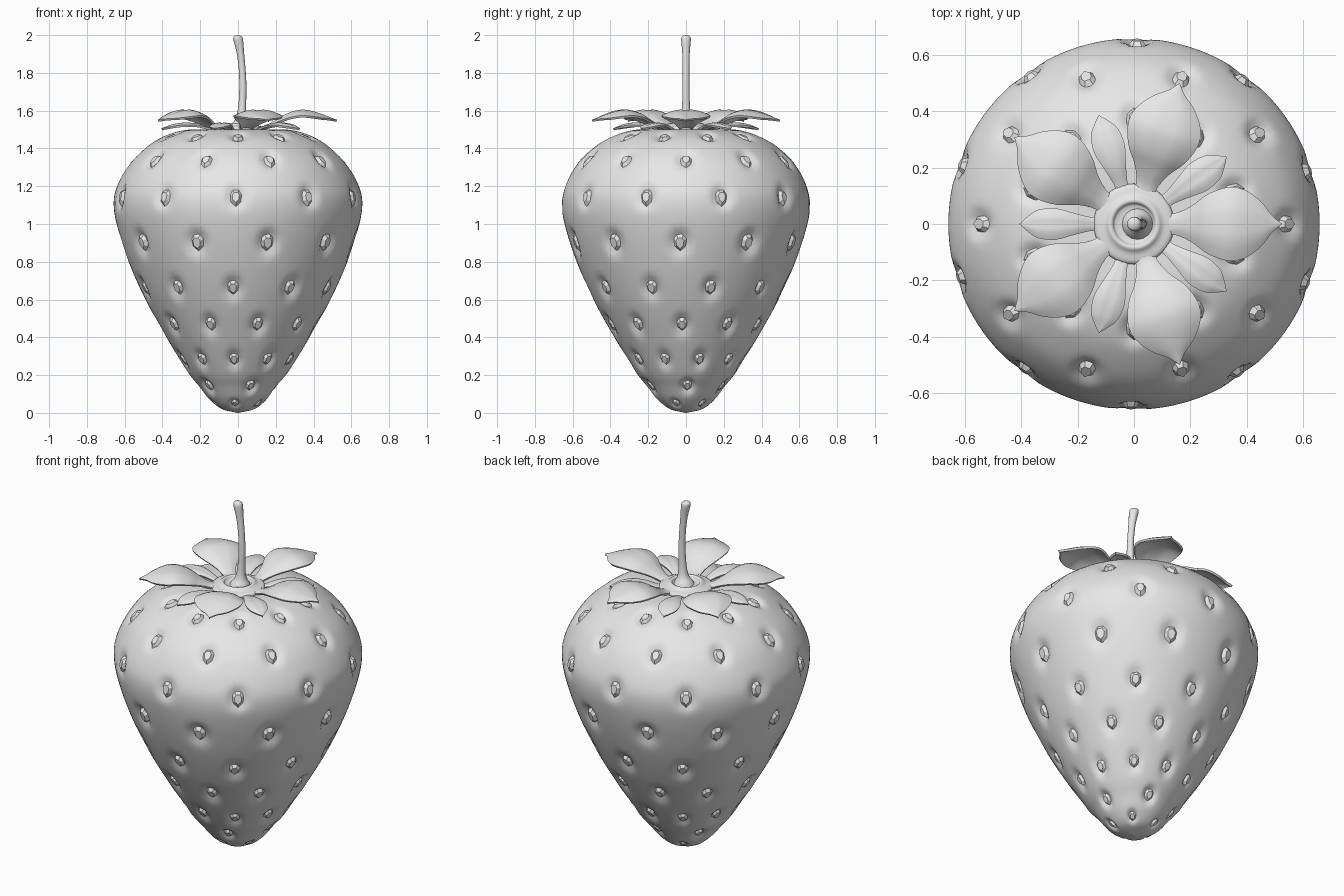
import bpy, bmesh, math
from mathutils import Vector, Matrix

if "Cube" in bpy.data.objects:
    bpy.data.objects.remove(bpy.data.objects["Cube"], do_unlink=True)

# One plain grey for every part
grey = bpy.data.materials.new("plain grey")
grey.use_nodes = True
grey.diffuse_color = (0.8, 0.8, 0.8, 1)
grey.node_tree.nodes["Principled BSDF"].inputs["Base Color"].default_value = (0.8, 0.8, 0.8, 1)


def finish(name, bm, smooth=True, thickness=0.0):
    """Turn a bmesh into a named object, with optional thickness and smoothing."""
    me = bpy.data.meshes.new(name)
    bm.to_mesh(me)
    bm.free()
    me.materials.append(grey)
    ob = bpy.data.objects.new(name, me)
    bpy.context.collection.objects.link(ob)
    bpy.ops.object.select_all(action='DESELECT')
    ob.select_set(True)
    bpy.context.view_layer.objects.active = ob
    if thickness:
        mod = ob.modifiers.new("thickness", 'SOLIDIFY')
        mod.thickness = thickness
        mod.offset = -1
        bpy.ops.object.modifier_apply(modifier=mod.name)
    if smooth:
        bpy.ops.object.shade_smooth_by_angle(angle=math.radians(50))
    return ob


def spline(pts, steps):
    """Smooth curve through points of any dimension."""
    pts = [Vector(p) for p in pts]
    ext = [2 * pts[0] - pts[1]] + pts + [2 * pts[-1] - pts[-2]]
    out = []
    for a, b, c, d in zip(ext, ext[1:], ext[2:], ext[3:]):
        for k in range(steps):
            t = k / steps
            out.append(0.5 * (2 * b + (c - a) * t + (2 * a - 5 * b + 4 * c - d) * t * t
                              + (3 * b - a - 3 * c + d) * t ** 3))
    return out + [pts[-1]]


def skin(bm, rings):
    """Bridge closed rings of coordinates, capping both ends."""
    vs = [[bm.verts.new(p) for p in ring] for ring in rings]
    n = len(vs[0])
    for lo, hi in zip(vs, vs[1:]):
        for j in range(n):
            bm.faces.new((lo[j], lo[(j + 1) % n], hi[(j + 1) % n], hi[j]))
    bm.faces.new(vs[0][::-1])
    bm.faces.new(vs[-1])


def lathe(name, pts, sides, steps):
    bm = bmesh.new()
    skin(bm, [[(r * math.cos(math.tau * j / sides), r * math.sin(math.tau * j / sides), z)
               for j in range(sides)] for r, z in spline(pts, steps)])
    bmesh.ops.recalc_face_normals(bm, faces=bm.faces)
    return finish(name, bm)


# Fruit profile (radius, height), bottom to top
profile = spline([(0.004, 0), (0.09, 0.022), (0.15, 0.07), (0.205, 0.14), (0.268, 0.22),
                  (0.385, 0.41), (0.49, 0.6), (0.575, 0.79), (0.635, 0.97), (0.658, 1.1),
                  (0.64, 1.2), (0.57, 1.325), (0.48, 1.41), (0.39, 1.465), (0.28, 1.497),
                  (0.15, 1.5), (0.004, 1.49)], 7)

# Seed rows: height, count, turn in degrees, size
rows = [(0.045, 5, -26, 0.65), (0.14, 5, 2, 0.85), (0.28, 10, 14, 0.9), (0.465, 10, -3, 1.0),
        (0.66, 10, 15, 1.05), (0.9, 10, -3, 1.2), (1.145, 10, 17, 1.1), (1.345, 10, 0, 1.05),
        (1.47, 10, 18, 1.0)]


def surface_frame(z, ang):
    """Point, outward normal and upward tangent of the fruit at a height and angle."""
    i = next(k for k, p in enumerate(profile) if p[1] >= z)
    a, b = profile[i - 1], profile[i]
    t = (z - a[1]) / (b[1] - a[1])
    r = a[0] + (b[0] - a[0]) * t
    d = (b - a).normalized()
    out = Vector((math.cos(ang), math.sin(ang), 0))
    up = out * d[0] + Vector((0, 0, d[1]))
    nrm = out * d[1] - Vector((0, 0, d[0]))
    return out * r + Vector((0, 0, z)), nrm, up


seeds = []
for z, count, turn, size in rows:
    for k in range(count):
        ang = math.radians(turn) + math.tau * k / count
        seeds.append((*surface_frame(z, ang), size))

# Fruit body with a small dimple around each seed
DEPTH = 0.026
SIDES = 140
rings = []
for r, z in profile:
    near = [s for s in seeds if abs(s[0].z - z) < 0.2]
    ring = []
    for j in range(SIDES):
        a = math.tau * j / SIDES
        p = Vector((r * math.cos(a), r * math.sin(a), z))
        push = Vector()
        for c, n, up, size in near:
            d = p - c
            if d.length_squared > 0.03:
                continue
            u = d.dot(up) / (0.054 * size)
            w = d.dot(n.cross(up)) / (0.04 * size)
            push -= n * DEPTH * size * math.exp(-(u * u + w * w) ** 1.5)
        ring.append(p + push)
    rings.append(ring)
bm = bmesh.new()
skin(bm, rings)
finish("fruit_body", bm)

# Faceted seeds set in the dimples, broad on top and pointed below
outline = [(0, -0.046), (0.025, -0.022), (0.029, 0.014), (0.015, 0.035),
           (-0.015, 0.035), (-0.029, 0.014), (-0.025, -0.022)]
bm = bmesh.new()
for c, n, up, size in seeds:
    side = up.cross(n)
    layers = [(0.9, -0.045), (1.0, -0.02), (0.6, -0.003)]
    skin(bm, [[c + (side * x * f + up * y * f + n * h) * size for x, y in outline]
              for f, h in layers])
    # raised centre on the top face
    bm.faces.ensure_lookup_table()
    bmesh.ops.poke(bm, faces=[bm.faces[-1]], offset=0.007 * size)
bmesh.ops.recalc_face_normals(bm, faces=bm.faces)
finish("seeds", bm, smooth=False)


def leaf(name, ang, pts, droop, thickness):
    """Leaf from (distance, height, half width) stations, turned about the stem."""
    bm = bmesh.new()
    n = 8
    grid = []
    wide = max(p[2] for p in pts)
    for r, z, w in spline(pts, 4):
        w = max(w, 0.001)
        line = []
        for j in range(n + 1):
            s = 2 * j / n - 1
            crease = -0.005 * math.exp(-(s * 5) ** 2) * w / wide
            line.append(bm.verts.new((r, s * w, z - droop * s * s * (w / wide) + crease)))
        grid.append(line)
    for a, b in zip(grid, grid[1:]):
        for j in range(n):
            bm.faces.new((a[j], b[j], b[j + 1], a[j + 1]))
    bm.transform(Matrix.Rotation(ang, 4, 'Z'))
    finish(name, bm, thickness=thickness)


# Crown: five broad leaves with five narrow ones between and below them
broad = [(0.08, 1.515, 0.05), (0.14, 1.522, 0.038), (0.2, 1.552, 0.062), (0.26, 1.588, 0.105),
         (0.33, 1.608, 0.13), (0.39, 1.602, 0.122), (0.45, 1.582, 0.08), (0.49, 1.565, 0.03),
         (0.524, 1.552, 0.001)]
narrow = [(0.08, 1.505, 0.04), (0.14, 1.511, 0.024), (0.21, 1.532, 0.038), (0.28, 1.539, 0.056),
          (0.34, 1.531, 0.05), (0.375, 1.519, 0.028), (0.405, 1.507, 0.001)]
for k in range(5):
    leaf(f"broad_leaf_{k + 1}", math.tau * k / 5, broad, 0.034, 0.012)
    leaf(f"narrow_leaf_{k + 1}", math.tau * (k + 0.5) / 5, narrow, 0.014, 0.012)

# Collar that joins the leaves, with a ridge around the stem
lathe("leaf_collar", [(0.1, 1.48), (0.14, 1.497), (0.136, 1.514), (0.105, 1.521), (0.088, 1.533),
                      (0.075, 1.53), (0.065, 1.517), (0.01, 1.515)], 40, 3)

# Stem: x offset, height, radius; flared foot, gentle bend, rounded tip
stem = spline([(0.012, 1.5, 0.062), (0.014, 1.53, 0.048), (0.018, 1.56, 0.03), (0.022, 1.62, 0.021),
               (0.026, 1.72, 0.019), (0.022, 1.82, 0.018), (0.012, 1.91, 0.02),
               (0.003, 1.965, 0.025), (-0.001, 1.988, 0.024), (-0.002, 1.997, 0.015),
               (-0.002, 2.0, 0.003)], 3)
bm = bmesh.new()
skin(bm, [[(x + r * math.cos(math.tau * j / 16), r * math.sin(math.tau * j / 16), min(z, 2.0))
           for j in range(16)] for x, z, r in stem])
finish("stem", bm)
